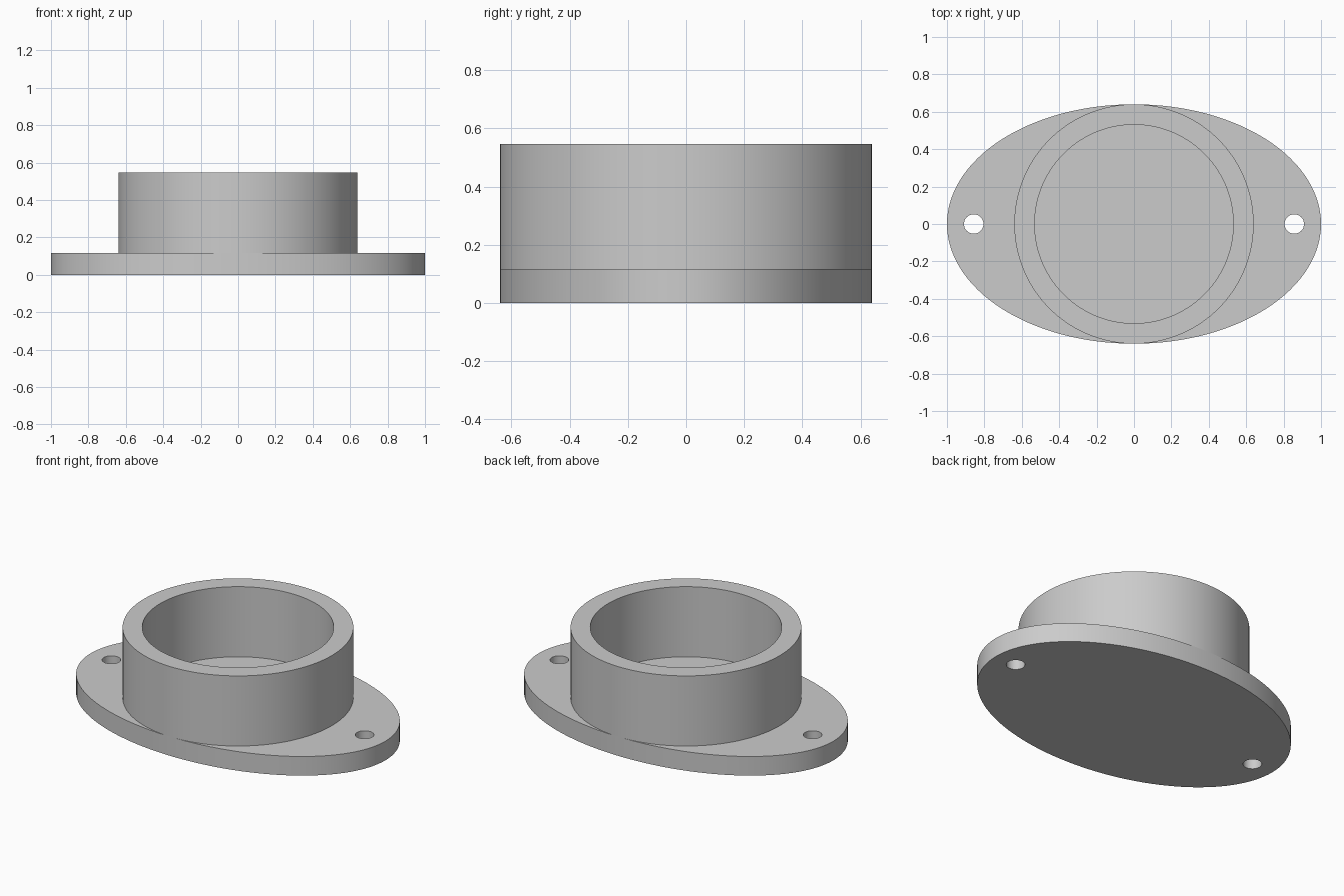
import bpy
import math

if "Cube" in bpy.data.objects:
    bpy.data.objects.remove(bpy.data.objects["Cube"], do_unlink=True)

PLATE_TOP, RIM_TOP = 0.117, 0.546
OUTER, INNER = 0.64, 0.531
HOLE_X, HOLE_R = 0.857, 0.052
SIDES = 128

grey = bpy.data.materials.new("plain grey")
grey.use_nodes = True
colour = (0.6, 0.6, 0.6, 1)
grey.diffuse_color = colour
grey.node_tree.nodes["Principled BSDF"].inputs["Base Color"].default_value = colour


def cylinder(name, radius, bottom, top, x=0, sides=SIDES):
    bpy.ops.mesh.primitive_cylinder_add(
        vertices=sides, radius=radius, depth=top - bottom,
        location=(x, 0, (bottom + top) / 2))
    obj = bpy.context.object
    obj.name = name
    obj.data.materials.append(grey)
    return obj


def smooth(obj):
    bpy.ops.object.select_all(action="DESELECT")
    obj.select_set(True)
    bpy.context.view_layer.objects.active = obj
    bpy.ops.object.shade_smooth_by_angle(angle=math.radians(30))


# Oval mounting plate
plate = cylinder("mounting_plate", 1, 0, PLATE_TOP)
plate.scale.y = OUTER
bpy.ops.object.transform_apply(location=True, rotation=False, scale=True)

# Screw holes through both ends of the plate
for side, x in (("left", HOLE_X), ("right", -HOLE_X)):
    cutter = cylinder(side + "_hole_cutter", HOLE_R, -0.1, PLATE_TOP + 0.1, x, 48)
    cut = plate.modifiers.new(side + "_screw_hole", "BOOLEAN")
    cut.operation = "DIFFERENCE"
    cut.solver = "EXACT"
    cut.object = cutter
    bpy.context.view_layer.objects.active = plate
    bpy.ops.object.modifier_apply(modifier=cut.name)
    bpy.data.objects.remove(cutter, do_unlink=True)
smooth(plate)

# Round collar: outer wall, flat rim and inner wall, standing on the plate
profile = [(OUTER, PLATE_TOP), (OUTER, RIM_TOP), (INNER, RIM_TOP), (INNER, PLATE_TOP)]
verts, faces = [], []
for i in range(SIDES):
    a = math.tau * i / SIDES
    verts += [(r * math.cos(a), r * math.sin(a), z) for r, z in profile]
    here, there = i * 4, (i + 1) % SIDES * 4
    faces += [(here + k, there + k, there + k + 1, here + k + 1) for k in range(3)]
mesh = bpy.data.meshes.new("collar")
mesh.from_pydata(verts, [], faces)
mesh.materials.append(grey)
collar = bpy.data.objects.new("collar", mesh)
bpy.context.collection.objects.link(collar)
smooth(collar)
